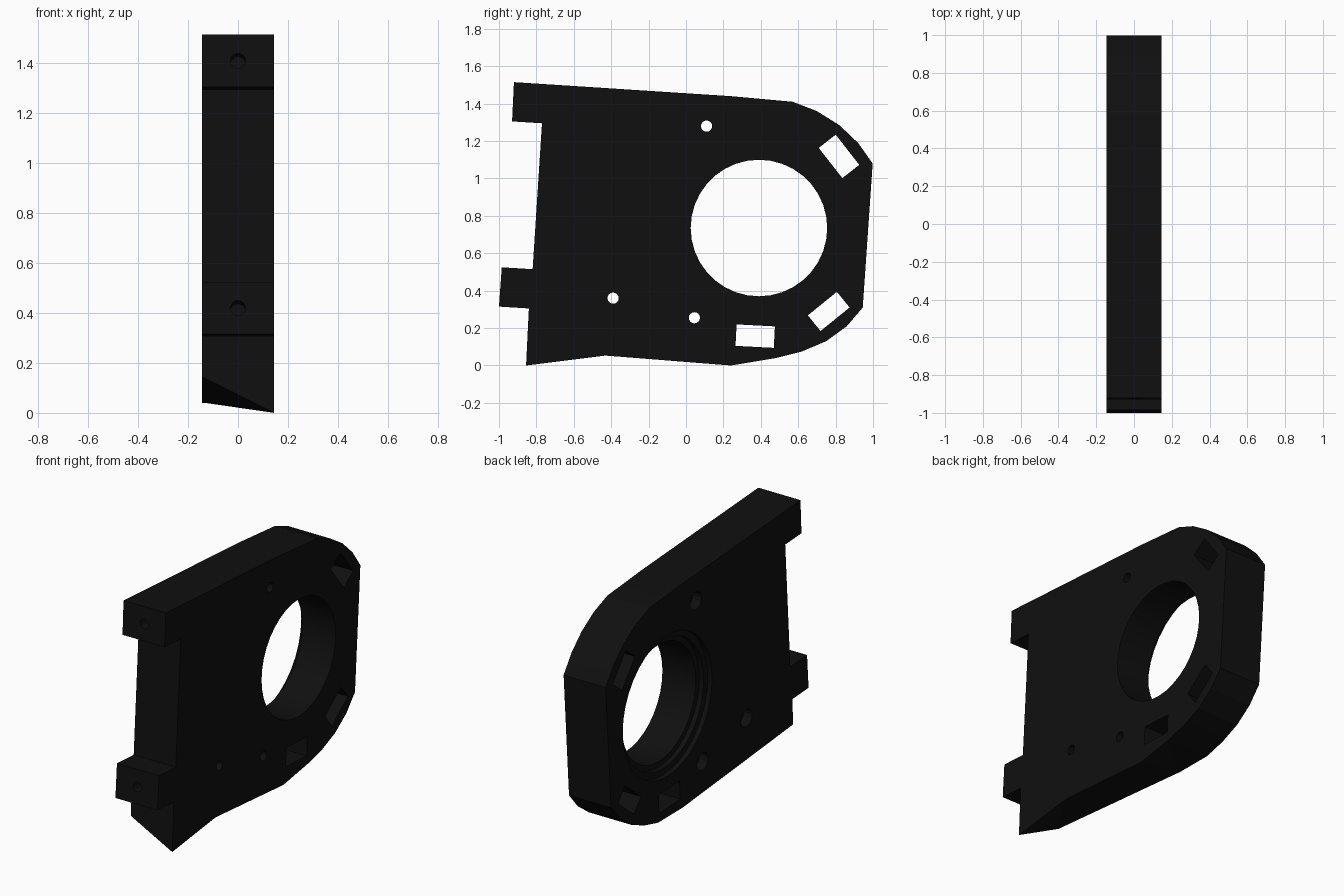
import bpy, bmesh, math
from mathutils import Matrix, Vector

cube = bpy.data.objects.get("Cube")
if cube:
    bpy.data.objects.remove(cube, do_unlink=True)

HALF = 0.145   # half the plate thickness

black = bpy.data.materials.new("matte black")
black.use_nodes = True
colour = (0.005, 0.005, 0.005, 1)
black.diffuse_color = colour
black.node_tree.nodes["Principled BSDF"].inputs["Base Color"].default_value = colour


def make_object(name, bm):
    bmesh.ops.recalc_face_normals(bm, faces=bm.faces)
    mesh = bpy.data.meshes.new(name)
    bm.to_mesh(mesh)
    bm.free()
    mesh.materials.append(black)
    obj = bpy.data.objects.new(name, mesh)
    bpy.context.collection.objects.link(obj)
    return obj


# Side outline (y, z), starting at the front bottom tip
bottom = [(-0.855, 0), (-0.43, 0.053), (0.24, 0)]
rear = [(0.48, 0.04), (0.62, 0.075), (0.75, 0.13), (0.86, 0.21), (0.945, 0.31),
        (0.998, 1.08), (0.92, 1.19), (0.82, 1.285), (0.70, 1.36), (0.57, 1.41)]
front = [(0.24, 1.44), (-0.92, 1.515), (-0.93, 1.305), (-0.77, 1.295),
         (-0.82, 0.515), (-0.985, 0.525), (-1.0, 0.315), (-0.84, 0.305)]
raised_bottom = [(-0.848, 0.145), (-0.43, 0.105), (0.24, 0.042)]

# Plate body, with the underside rising toward the right-hand face
bm = bmesh.new()
left = [bm.verts.new((HALF, y, z)) for y, z in bottom + rear + front]
right = [bm.verts.new((-HALF, y, z)) for y, z in raised_bottom + rear + front]
bm.faces.new(left)
bm.faces.new(right[::-1])
n = len(left)
for i in range(n):
    j = (i + 1) % n
    if i < 3:   # the twisted underside is folded along a diagonal
        bm.faces.new((left[i], right[i], left[j]))
        bm.faces.new((right[i], right[j], left[j]))
    else:
        bm.faces.new((left[i], right[i], right[j], left[j]))
plate = make_object("bearing_plate", bm)


def cut(bm):
    """Subtract the given shape from the plate."""
    cutter = make_object("cutter", bm)
    cutter.hide_render = True
    mod = plate.modifiers.new("cut", 'BOOLEAN')
    mod.operation, mod.solver, mod.object = 'DIFFERENCE', 'EXACT', cutter
    bpy.context.view_layer.objects.active = plate
    bpy.ops.object.modifier_apply(modifier=mod.name)
    bpy.data.objects.remove(cutter, do_unlink=True)


def drill(centre, axis, radius, length, sides):
    bm = bmesh.new()
    turn = Vector(axis).to_track_quat('Z', 'Y').to_matrix().to_4x4()
    bmesh.ops.create_cone(bm, cap_ends=True, segments=sides, radius1=radius,
                          radius2=radius, depth=length,
                          matrix=Matrix.Translation(centre) @ turn)
    cut(bm)


def slot(y, z, length, width, degrees):
    bm = bmesh.new()
    bmesh.ops.create_cube(bm, size=1, matrix=Matrix.Translation((0, y, z))
                          @ Matrix.Rotation(math.radians(degrees), 4, 'X')
                          @ Matrix.Diagonal((1, length, width, 1)))
    cut(bm)


# Main bore and its shallow stepped recess on the right-hand face
drill((0, 0.39, 0.735), (1, 0, 0), 0.365, 1, 36)
drill((-HALF, 0.39, 0.735), (1, 0, 0), 0.44, 0.06, 36)
drill((-HALF, 0.39, 0.735), (1, 0, 0), 0.40, 0.12, 36)

# Screw holes with countersunk heads
for y, z in [(0.11, 1.28), (-0.39, 0.36), (0.045, 0.255)]:
    drill((0, y, z), (1, 0, 0), 0.03, 1, 16)
    drill((-HALF, y, z), (1, 0, 0), 0.055, 0.12, 16)

# Rectangular slots around the bore
slot(0.818, 1.118, 0.205, 0.115, -52)
slot(0.763, 0.289, 0.20, 0.108, 39)
slot(0.37, 0.157, 0.205, 0.115, -3)

# Blind holes in the two front tabs
for y, z in [(-0.925, 1.41), (-0.992, 0.42)]:
    drill((0, y, z), (0, 1, -0.065), 0.03, 0.4, 16)

plate.select_set(True)
bpy.context.view_layer.objects.active = plate
bpy.ops.object.shade_smooth_by_angle(angle=math.radians(12))
